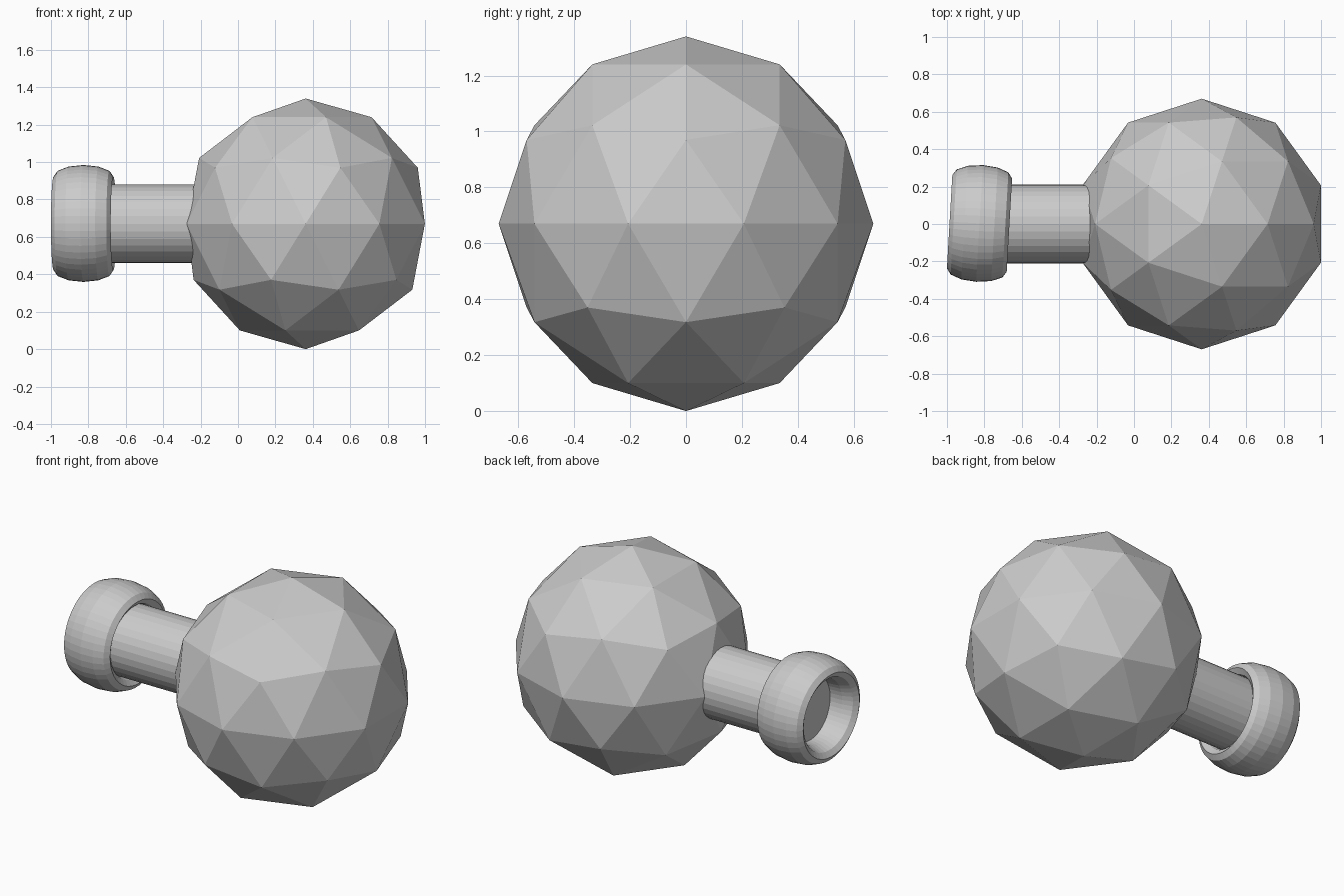
import bpy
from math import radians

# Remove the default object
cube = bpy.data.objects.get("Cube")
if cube:
    bpy.data.objects.remove(cube, do_unlink=True)

# Single plain grey material
GREY = (0.6, 0.6, 0.6, 1.0)
grey = bpy.data.materials.new("plain_grey")
grey.use_nodes = True
grey.diffuse_color = GREY
grey.node_tree.nodes["Principled BSDF"].inputs["Base Color"].default_value = GREY

AXIS_Z = 0.67  # height of the common centre line


def finish(name):
    """Name the newly added part, colour it and keep its facets flat."""
    part = bpy.context.object
    part.name = name
    part.data.materials.append(grey)
    bpy.ops.object.shade_flat()
    return part


# Faceted ball
bpy.ops.mesh.primitive_ico_sphere_add(
    subdivisions=2, radius=0.67, location=(0.362, 0, AXIS_Z))
finish("faceted_ball")

# Round shaft running from inside the ring into the ball
shaft_start, shaft_end = -0.84, -0.1
bpy.ops.mesh.primitive_cylinder_add(
    vertices=32, radius=0.21, depth=shaft_end - shaft_start,
    location=((shaft_start + shaft_end) / 2, 0, AXIS_Z),
    rotation=(0, radians(90), 0))
finish("shaft")

# Wide, slightly tilted end ring: a torus stretched along its axis
bpy.ops.mesh.primitive_torus_add(
    major_segments=48, minor_segments=12, major_radius=0.25, minor_radius=0.0625,
    location=(-0.826, 0.003, AXIS_Z + 0.002),
    rotation=(0, radians(90), radians(-3.3)))
ring = finish("end_ring")
ring.scale.z = 0.16 / 0.0625
